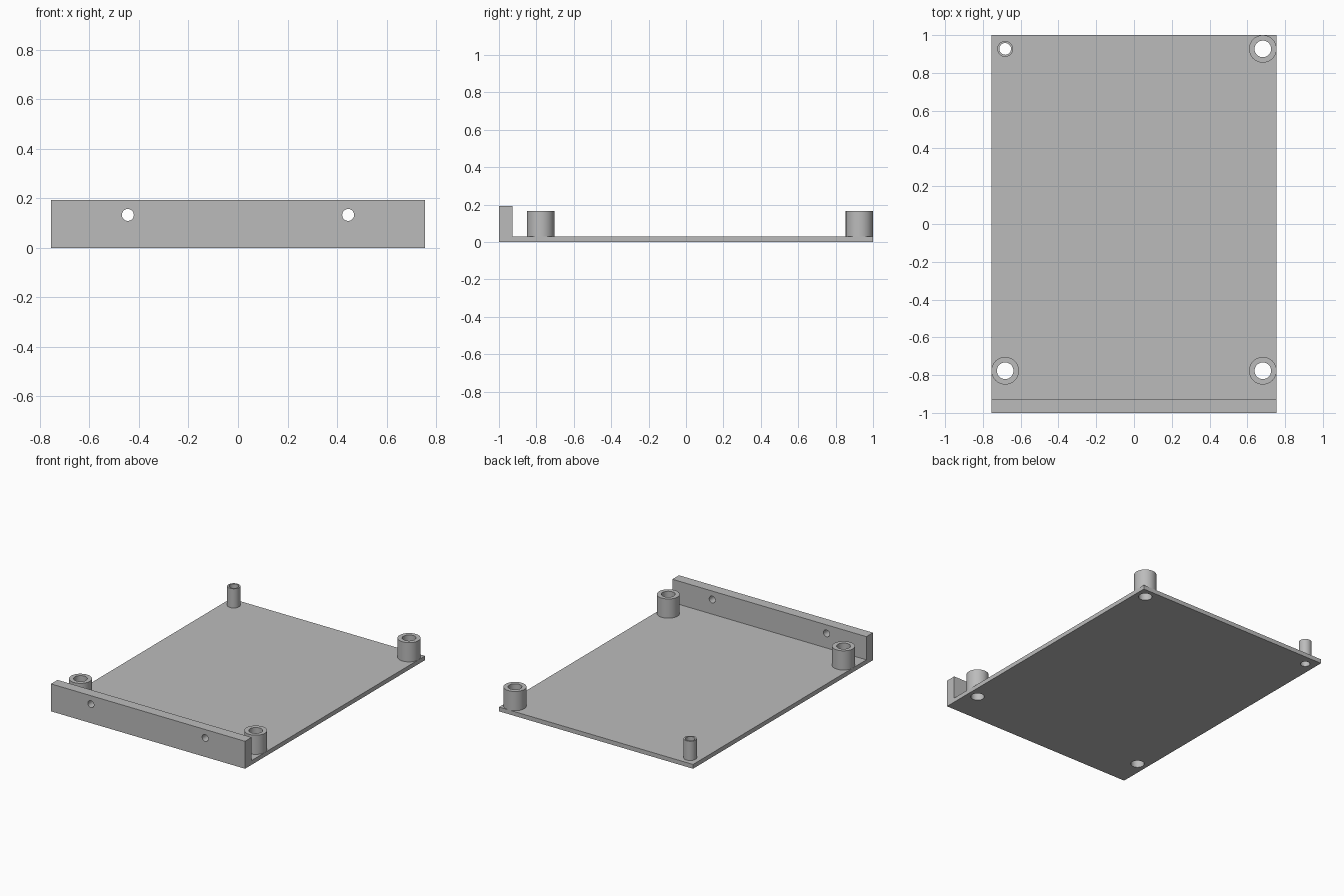
import bpy
import bmesh
import math
from mathutils import Matrix, Vector

default = bpy.data.objects.get("Cube")
if default:
    bpy.data.objects.remove(default, do_unlink=True)

HALF_X, HALF_Y = 0.755, 1.0
FLOOR, WALL_TOP, WALL_THICK = 0.03, 0.193, 0.073
POST_TOP, SIDES = 0.165, 48

grey = bpy.data.materials.new("plain_grey")
grey.use_nodes = True
colour = (0.5, 0.5, 0.5, 1)
grey.diffuse_color = colour
grey.node_tree.nodes["Principled BSDF"].inputs["Base Color"].default_value = colour


def add_object(name, bm):
    bmesh.ops.recalc_face_normals(bm, faces=bm.faces)
    mesh = bpy.data.meshes.new(name)
    bm.to_mesh(mesh)
    bm.free()
    mesh.materials.append(grey)
    obj = bpy.data.objects.new(name, mesh)
    bpy.context.collection.objects.link(obj)
    return obj


def select_only(obj):
    bpy.ops.object.select_all(action='DESELECT')
    obj.select_set(True)
    bpy.context.view_layer.objects.active = obj


def smooth(obj):
    select_only(obj)
    bpy.ops.object.shade_smooth_by_angle(angle=math.radians(30))


def drill(target, centre, radius, depth, axis):
    """Cut a round hole through the target along the given axis."""
    bm = bmesh.new()
    turn = Vector((0, 0, 1)).rotation_difference(Vector(axis)).to_matrix().to_4x4()
    bmesh.ops.create_cone(bm, cap_ends=True, segments=SIDES, radius1=radius,
                          radius2=radius, depth=depth,
                          matrix=Matrix.Translation(centre) @ turn)
    cutter = add_object("hole_cutter", bm)
    cutter.hide_render = True
    mod = target.modifiers.new("hole", 'BOOLEAN')
    mod.operation, mod.solver, mod.object = 'DIFFERENCE', 'EXACT', cutter
    select_only(target)
    bpy.ops.object.modifier_apply(modifier=mod.name)
    bpy.data.objects.remove(cutter, do_unlink=True)


# Base plate and front wall: one L-shaped section pushed across the width
section = [(-HALF_Y, 0), (HALF_Y, 0), (HALF_Y, FLOOR),
           (-HALF_Y + WALL_THICK, FLOOR), (-HALF_Y + WALL_THICK, WALL_TOP),
           (-HALF_Y, WALL_TOP)]
bm = bmesh.new()
face = bm.faces.new([bm.verts.new((-HALF_X, y, z)) for y, z in section])
pushed = bmesh.ops.extrude_face_region(bm, geom=[face], use_keep_orig=True)
bmesh.ops.translate(bm, vec=(2 * HALF_X, 0, 0),
                    verts=[v for v in pushed["geom"] if isinstance(v, bmesh.types.BMVert)])
base = add_object("base_plate_and_front_wall", bm)

# Screw holes in the front wall
for side in (-1, 1):
    drill(base, (side * 0.445, -HALF_Y + WALL_THICK / 2, 0.133), 0.024, 0.2, (0, 1, 0))

# Hollow corner posts, each with its bore carried through the plate
posts = {
    "front_right_post": (-0.682, -0.777, 0.073, 0.044),
    "front_left_post": (0.682, -0.777, 0.073, 0.044),
    "back_left_post": (0.682, 0.927, 0.073, 0.044),
    "back_right_post": (-0.682, 0.927, 0.042, 0.031),
}
for name, (x, y, outer, inner) in posts.items():
    drill(base, (x, y, FLOOR / 2), inner, 0.1, (0, 0, 1))
    bm = bmesh.new()
    profile = [(outer, FLOOR), (outer, POST_TOP), (inner, POST_TOP), (inner, FLOOR)]
    verts = [bm.verts.new((x + r, y, z)) for r, z in profile]
    edges = [bm.edges.new(pair) for pair in zip(verts, verts[1:])]
    bmesh.ops.spin(bm, geom=verts + edges, cent=(x, y, 0), axis=(0, 0, 1),
                   angle=math.tau, steps=SIDES, use_merge=True)
    bmesh.ops.remove_doubles(bm, verts=bm.verts, dist=0.0001)
    smooth(add_object(name, bm))

smooth(base)
